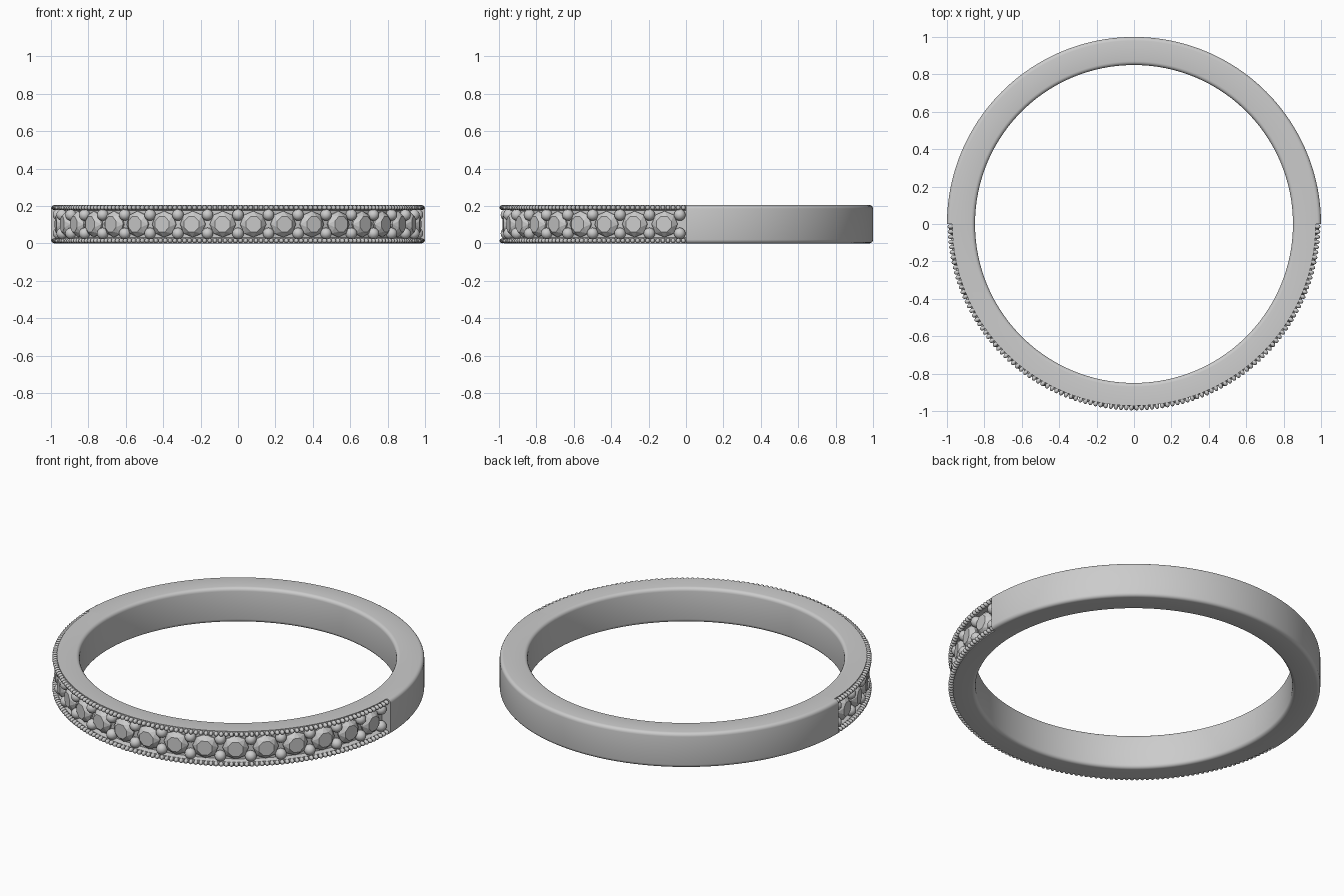
import bpy, bmesh, math
from mathutils import Matrix, Vector

if "Cube" in bpy.data.objects:
    bpy.data.objects.remove(bpy.data.objects["Cube"])

H = 0.205          # band height
GEMS = 18          # stones on the front half
PITCH = math.radians(176) / GEMS
START = math.radians(182)


def finish(bm, name, angle=35):
    bmesh.ops.recalc_face_normals(bm, faces=bm.faces)
    mesh = bpy.data.meshes.new(name)
    bm.to_mesh(mesh)
    bm.free()
    ob = bpy.data.objects.new(name, mesh)
    bpy.context.collection.objects.link(ob)
    bpy.ops.object.select_all(action='DESELECT')
    ob.select_set(True)
    bpy.context.view_layer.objects.active = ob
    bpy.ops.object.shade_smooth_by_angle(angle=math.radians(angle))
    return ob


def corner(r, z, rad, a0, n=4):
    """Quarter-round profile corner, centre (r, z)."""
    return [(r + rad * math.cos(math.radians(a0 + 90 * i / n)),
             z + rad * math.sin(math.radians(a0 + 90 * i / n))) for i in range(n + 1)]


def sweep(name, profile, a0, a1, steps):
    """Sweep a closed (radius, height) profile through an arc and cap the ends."""
    bm = bmesh.new()
    rings = []
    for i in range(steps + 1):
        a = math.radians(a0 + (a1 - a0) * i / steps)
        rings.append([bm.verts.new((r * math.cos(a), r * math.sin(a), z)) for r, z in profile])
    n = len(profile)
    for p, q in zip(rings, rings[1:]):
        for j in range(n):
            k = (j + 1) % n
            bm.faces.new((p[j], p[k], q[k], q[j]))
    bm.faces.new(rings[0])
    bm.faces.new(rings[-1][::-1])
    return finish(bm, name)


def frame(a, r, z):
    """Placement on the band: local z points outward, local y points up."""
    out = Vector((math.cos(a), math.sin(a), 0))
    up = Vector((0, 0, 1))
    side = up.cross(out)
    m = Matrix((side, up, out)).transposed().to_4x4()
    return Matrix.Translation(out * r + up * z) @ m


# Plain back half and channelled front half of the band
b = 0.02
inner = corner(0.85 + b, H - b, b, 90) + corner(0.85 + b, b, b, 180)
sweep("plain_band", inner + corner(1 - b, b, b, 270) + corner(1 - b, H - b, b, 0), 0, 180, 96)
channel = [(0.972, 0.0), (0.972, 0.024), (0.945, 0.03),
           (0.945, H - 0.03), (0.972, H - 0.024), (0.972, H)]
sweep("channel_band", inner + channel, 180, 360, 96)

# Faceted round stones: girdle, crown and flat table
bm = bmesh.new()
SIDES = 8
for g in range(GEMS):
    m = frame(START + PITCH * (g + 0.5), 0.0, H / 2)
    loops = []
    for rad, depth, turn in ((0.055, 0.925, 0), (0.07, 0.95, 0), (0.07, 0.956, 0), (0.044, 0.982, 0.5)):
        loops.append([bm.verts.new(m @ Vector((rad * math.cos((s + turn) * math.tau / SIDES),
                                               rad * math.sin((s + turn) * math.tau / SIDES), depth)))
                      for s in range(SIDES)])
    for s in range(SIDES):
        t = (s + 1) % SIDES
        for p, q in zip(loops[:2], loops[1:3]):
            bm.faces.new((p[s], p[t], q[t], q[s]))
        # Crown facets alternate between triangles
        p, q = loops[2], loops[3]
        bm.faces.new((p[s], p[t], q[s]))
        bm.faces.new((p[t], q[t], q[s]))
    bm.faces.new(loops[3])
    bm.faces.new(loops[0][::-1])
finish(bm, "stones", 10)

# Prong beads in pairs between the stones
bm = bmesh.new()
for i in range(GEMS + 1):
    for z in (0.053, H - 0.053):
        bmesh.ops.create_uvsphere(bm, u_segments=16, v_segments=10, radius=0.031,
                                  matrix=frame(START + PITCH * i, 0.96, z))
finish(bm, "prong_beads", 60)

# Milgrain beading along both edges
bm = bmesh.new()
GRAINS = 112
for i in range(GRAINS):
    a = math.pi * (1 + (i + 0.5) / GRAINS)
    for z in (0.014, H - 0.014):
        bmesh.ops.create_uvsphere(bm, u_segments=10, v_segments=8, radius=0.0135,
                                  matrix=frame(a, 0.981, z) @ Matrix.Diagonal((0.9, 1, 1.2, 1)))
finish(bm, "milgrain", 60)
